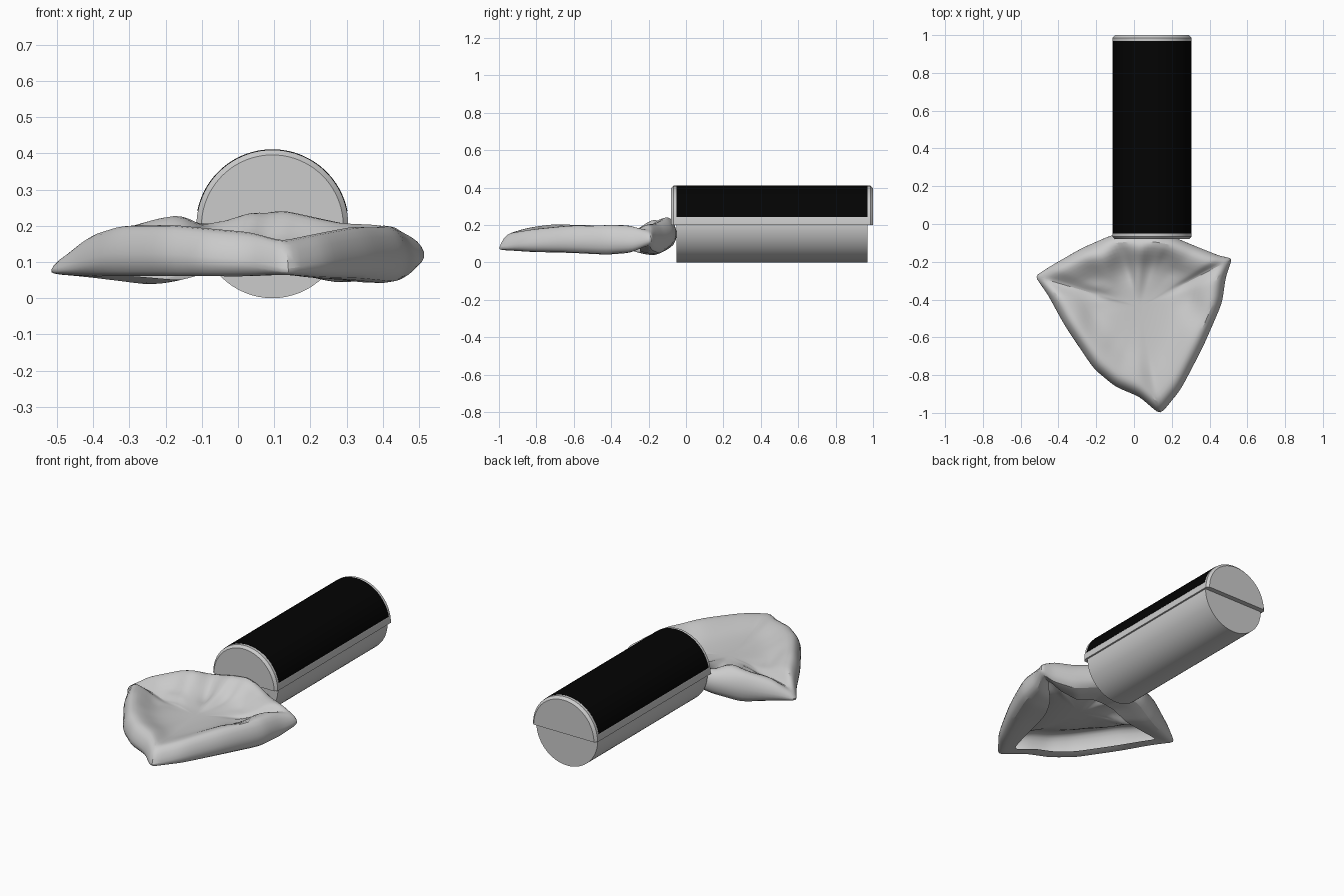
import bpy, bmesh, math
from mathutils import Vector

if "Cube" in bpy.data.objects:
    bpy.data.objects.remove(bpy.data.objects["Cube"])

CX, CZ = 0.095, 0.2


def make_object(name, bm):
    me = bpy.data.meshes.new(name)
    bm.to_mesh(me)
    bm.free()
    ob = bpy.data.objects.new(name, me)
    bpy.context.collection.objects.link(ob)
    return ob


def smooth(ob, angle):
    bpy.ops.object.select_all(action='DESELECT')
    ob.select_set(True)
    bpy.context.view_layer.objects.active = ob
    bpy.ops.object.shade_smooth_by_angle(angle=math.radians(angle))


def loft(name, sections, a0, a1, n):
    """Solid lofted along y from (y, radius) arc sections."""
    bm = bmesh.new()
    full = a1 - a0 >= 360
    count = n if full else n + 1
    rings = []
    for y, r in sections:
        rings.append([bm.verts.new((CX + r * math.cos(a), y, CZ + r * math.sin(a)))
                      for a in (math.radians(a0 + (a1 - a0) * i / n) for i in range(count))])
    for p, q in zip(rings, rings[1:]):
        for i in range(count):
            j = (i + 1) % count
            bm.faces.new((p[i], p[j], q[j], q[i]))
    bm.faces.new(rings[0][::-1])
    bm.faces.new(rings[-1])
    bmesh.ops.recalc_face_normals(bm, faces=bm.faces)
    ob = make_object(name, bm)
    smooth(ob, 35)
    return ob


# Tube: full lower cylinder and wider half-round cover with bevelled ends
loft("lower_cylinder", [(-0.05, 0.2), (0.97, 0.2)], 0, 360, 64)
loft("upper_cover", [(-0.08, 0.196), (-0.066, 0.21),
                     (0.986, 0.21), (1.0, 0.196)], 0, 180, 40)

# Black wrap on the cover
wrap = loft("black_wrap", [(-0.05, 0.2115), (0.97, 0.2115)], 11.25, 168.75, 35)
black = bpy.data.materials.new("black")
black.diffuse_color = (0.001, 0.001, 0.001, 1)
black.use_nodes = True
black.node_tree.nodes["Principled BSDF"].inputs["Base Color"].default_value = black.diffuse_color
wrap.data.materials.append(black)

# Cloth outline, counter-clockwise: x, y, edge height, top height, bottom height
OUTLINE = [
    (0.525, -0.18, 0.125, 0.175, 0.09), (0.455, -0.165, 0.14, 0.205, 0.06),
    (0.33, -0.115, 0.14, 0.21, 0.04), (0.21, -0.065, 0.16, 0.235, 0.07),
    (0.13, -0.05, 0.17, 0.25, 0.09), (0.0, -0.045, 0.16, 0.225, 0.09),
    (-0.12, -0.055, 0.15, 0.21, 0.07), (-0.28, -0.125, 0.13, 0.22, 0.035),
    (-0.445, -0.22, 0.10, 0.175, 0.055), (-0.53, -0.275, 0.072, 0.12, 0.065),
    (-0.46, -0.375, 0.09, 0.18, 0.06), (-0.37, -0.54, 0.12, 0.205, 0.06),
    (-0.215, -0.77, 0.12, 0.205, 0.06), (-0.1, -0.865, 0.11, 0.195, 0.06),
    (0.03, -0.92, 0.10, 0.185, 0.06), (0.14, -1.015, 0.07, 0.16, 0.065),
    (0.25, -0.88, 0.10, 0.18, 0.055), (0.37, -0.65, 0.12, 0.20, 0.05),
    (0.47, -0.42, 0.12, 0.205, 0.04), (0.49, -0.28, 0.11, 0.20, 0.05)]

# Crease lines pressed into or raised from the cloth: ends, amount, width
FOLDS = [
    ((-0.21, -0.26), (-0.22, -0.54), -0.02, 0.04),
    ((-0.16, -0.14), (-0.16, -0.36), 0.03, 0.04),
    ((0.17, -0.18), (0.35, -0.50), -0.02, 0.04),
    ((-0.07, -0.12), (-0.03, -0.27), -0.02, 0.03),
    ((0.03, -0.12), (0.02, -0.30), 0.02, 0.03),
    ((0.10, -0.11), (0.08, -0.24), -0.015, 0.03)]

# Section: scale, zone (basin, top, under) and height blend.
# Runs from basin to rim, then around the edge and tucked under.
SECTION = [
    (0.15, 'b', 0.0), (0.3, 'b', 0.05), (0.45, 'b', 0.15), (0.58, 'b', 0.35),
    (0.70, 'b', 0.72), (0.80, 'b', 0.95), (0.885, 't', 1.0), (0.955, 't', 0.65),
    (1.0, 't', 0.0), (0.985, 'u', 0.55), (0.94, 'u', 1.0), (0.87, 'u', 1.0),
    (0.75, 'u', 0.85)]
CENTER = Vector((0.03, -0.44))
BASIN = 0.128


def fold_height(p):
    h = 0
    for a, b, amount, width in FOLDS:
        a, b = Vector(a), Vector(b)
        t = max(0, min(1, (p - a).dot(b - a) / (b - a).length_squared))
        d = (p - a.lerp(b, t)).length
        h += amount * math.exp(-(d / width) ** 2)
    return h


def flap_width(t):
    """Under-flap is wide on the back and right sides, a thin hem on the left."""
    if t < 9:
        return 0.8 + 1.2 * math.sin(math.pi * t / 9)
    if t < 15:
        return 0.8
    return 0.8 + 1.1 * math.sin(math.pi * (t - 15) / 5)


def cloth():
    dense = []
    for a, b in zip(OUTLINE, OUTLINE[1:] + OUTLINE[:1]):
        for k in range(3):
            dense.append([u + (v - u) * k / 3 for u, v in zip(a, b)])
    bm = bmesh.new()
    mid = bm.verts.new((CENTER.x, CENTER.y, BASIN))
    rings = []
    for s, kind, w in SECTION:
        ring = []
        for i, (x, y, ze, zt, zb) in enumerate(dense):
            tuck = flap_width(i / 3) if s < 0.9 and kind == 'u' else 1
            p = CENTER.lerp(Vector((x, y)), 1 - (1 - s) * tuck)
            if kind == 'b':
                z = BASIN + (zt - BASIN) * w + fold_height(p)
            elif kind == 't':
                z = ze + (zt - ze) * w
            else:
                z = ze + (zb - ze) * w
            ring.append(bm.verts.new((p.x, p.y, z)))
        rings.append(ring)
    n = len(dense)
    for i in range(n):
        j = (i + 1) % n
        bm.faces.new((mid, rings[0][i], rings[0][j]))
        for p, q in zip(rings, rings[1:]):
            bm.faces.new((p[i], q[i], q[j], p[j]))
    ob = make_object("crumpled_cloth", bm)
    smooth(ob, 60)
    sub = ob.modifiers.new("soften", 'SUBSURF')
    sub.levels = sub.render_levels = 1


cloth()
